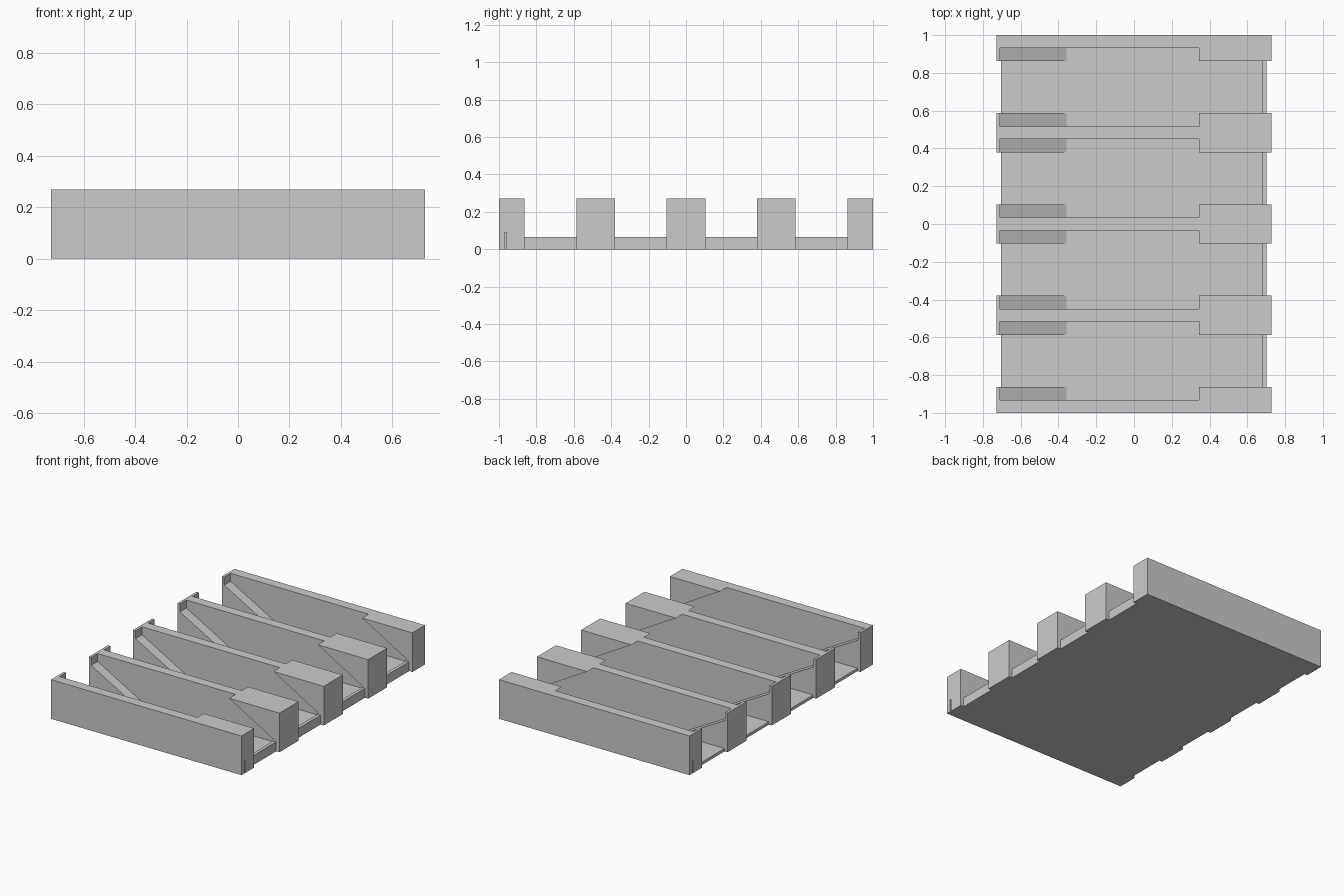
import bpy, bmesh

if "Cube" in bpy.data.objects:
    bpy.data.objects.remove(bpy.data.objects["Cube"])

H = 0.27                        # overall height
FLOOR, LIP = 0.02, 0.065        # tray floor and end lip heights
END = 0.727                     # half length of the walls
LANES = [-0.7245, -0.2415, 0.2415, 0.7245]

grey = bpy.data.materials.new("light grey")
grey.diffuse_color = (0.6, 0.6, 0.6, 1)
grey.use_nodes = True
grey.node_tree.nodes["Principled BSDF"].inputs["Base Color"].default_value = grey.diffuse_color


def prism(name, profile, y0, y1):
    """Extrude an x-z profile along y."""
    bm = bmesh.new()
    face = bm.faces.new([bm.verts.new((x, y0, z)) for x, z in profile])
    ext = bmesh.ops.extrude_face_region(bm, geom=[face])
    verts = [v for v in ext["geom"] if isinstance(v, bmesh.types.BMVert)]
    bmesh.ops.translate(bm, verts=verts, vec=(0, y1 - y0, 0))
    bmesh.ops.recalc_face_normals(bm, faces=bm.faces)
    mesh = bpy.data.meshes.new(name)
    bm.to_mesh(mesh)
    bm.free()
    mesh.materials.append(grey)
    obj = bpy.data.objects.new(name, mesh)
    bpy.context.collection.objects.link(obj)
    return obj


def rect(x0, x1, z0, z1):
    return [(x0, z0), (x1, z0), (x1, z1), (x0, z1)]


# Solid tray block
tray = prism("tray", rect(-END, END, 0, H), -1, 1)


def cut(name, profile, y0, y1):
    cutter = prism(name, profile, y0, y1)
    cutter.hide_render = True
    cutter.hide_viewport = True
    mod = tray.modifiers.new(name, 'BOOLEAN')
    mod.operation = 'DIFFERENCE'
    mod.solver = 'EXACT'
    mod.object = cutter


# Leaning pocket: ramp at the left, parallel undercut at the right
pocket = [(-0.357, FLOOR), (0.68, FLOOR), (0.68, 0.077), (0.343, H),
          (0.343, 0.4), (-0.709, 0.4), (-0.709, 0.215)]

# Open lane with a raised lip at the right end
lane = [(-0.9, FLOOR), (0.68, FLOOR), (0.68, LIP), (0.9, LIP), (0.9, 0.4), (-0.9, 0.4)]

for i, y in enumerate(LANES):
    cut(f"pocket_cutter_{i}", pocket, y - 0.208, y + 0.208)
    cut(f"lane_cutter_{i}", lane, y - 0.138, y + 0.138)
    cut(f"left_end_cutter_{i}", rect(-0.9, -0.705, -0.1, 0.1), y - 0.138, y + 0.138)
    cut(f"right_end_cutter_{i}", rect(0.702, 0.9, -0.1, 0.1), y - 0.138, y + 0.138)

# Small slots in two opposite corners
cut("right_slot_cutter", rect(END - 0.01, 0.9, -0.1, 0.09), -0.97, -0.96)
cut("left_slot_cutter", rect(-0.9, 0.01 - END, -0.1, 0.09), 0.96, 0.97)
